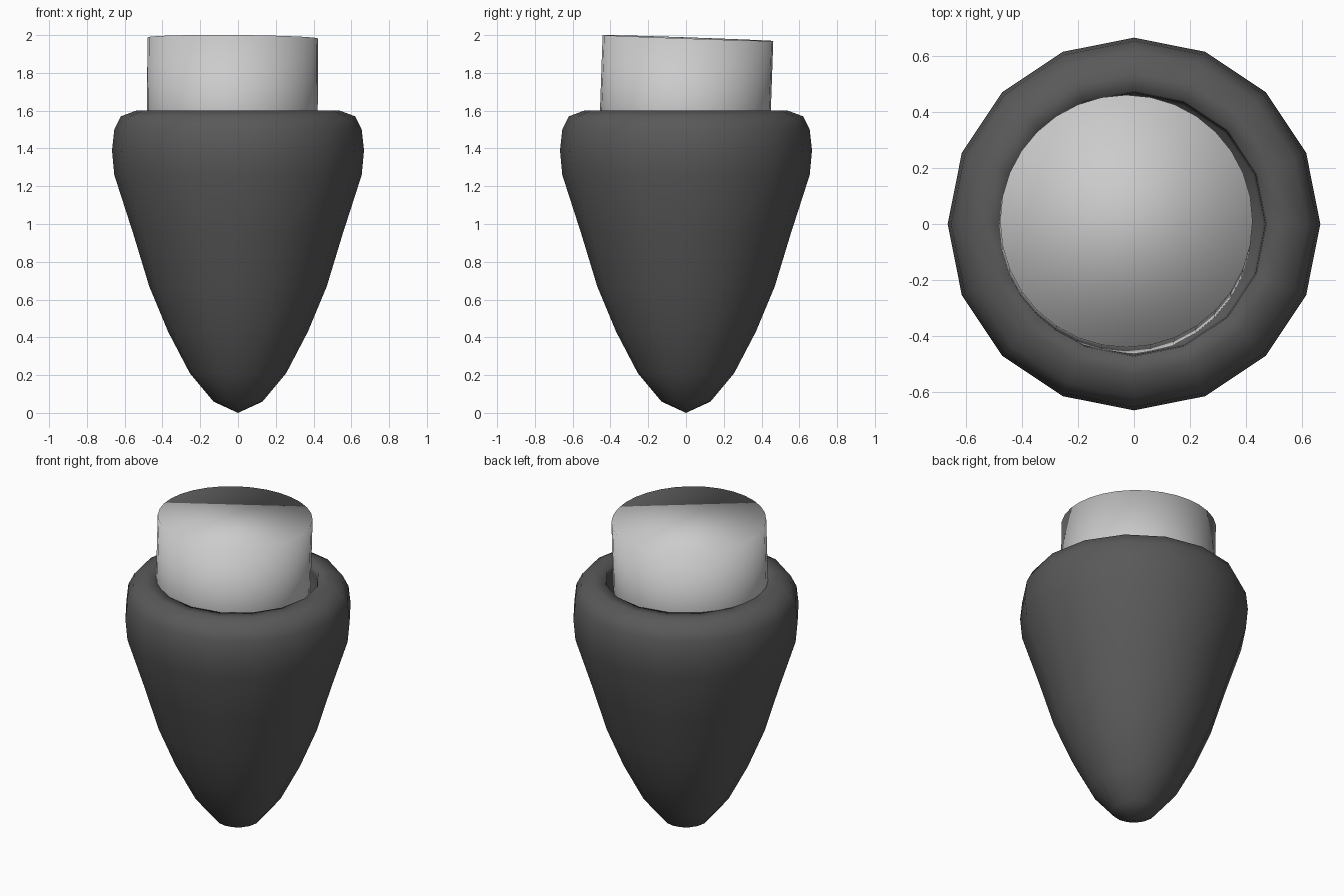
import bpy, bmesh, math
from mathutils import Matrix, Euler

if "Cube" in bpy.data.objects:
    bpy.data.objects.remove(bpy.data.objects["Cube"])


def finish(bm, name, color=None):
    bmesh.ops.recalc_face_normals(bm, faces=bm.faces)
    for f in bm.faces:
        f.smooth = True
    mesh = bpy.data.meshes.new(name)
    bm.to_mesh(mesh)
    bm.free()
    obj = bpy.data.objects.new(name, mesh)
    bpy.context.collection.objects.link(obj)
    if color:
        mat = bpy.data.materials.new(name + "_colour")
        mat.diffuse_color = color
        mat.use_nodes = True
        mat.node_tree.nodes["Principled BSDF"].inputs["Base Color"].default_value = mat.diffuse_color
        mesh.materials.append(mat)
    return obj


def lathe(name, profile, sides, color):
    bm = bmesh.new()
    rings = []
    for r, z in profile:
        if r == 0:
            rings.append([bm.verts.new((0, 0, z))] * sides)
        else:
            rings.append([bm.verts.new((r * math.cos(2 * math.pi * i / sides),
                                        r * math.sin(2 * math.pi * i / sides), z))
                          for i in range(sides)])
    for a, b in zip(rings, rings[1:]):
        for i in range(sides):
            j = (i + 1) % sides
            # dict.fromkeys drops the repeated pole vertex
            bm.faces.new(list(dict.fromkeys((a[i], a[j], b[j], b[i]))))
    return finish(bm, name, color)


# Dark pointed cup: outer wall, rounded flat rim, socket
lathe("pointed_cup", [
    (0, 0), (0.13, 0.06), (0.255, 0.21), (0.37, 0.43), (0.47, 0.67),
    (0.555, 0.95), (0.655, 1.26), (0.667, 1.39), (0.655, 1.5),
    (0.62, 1.57), (0.54, 1.6), (0.474, 1.6), (0.47, 1.57),
    (0.46, 1.2), (0, 1.2)], 16, (0.1, 0.1, 0.1, 1))

# Light plug, slightly off-centre and tilted in the socket
bm = bmesh.new()
bmesh.ops.create_cone(bm, cap_ends=True, segments=32,
                      radius1=0.452, radius2=0.452, depth=0.76)
tilt = Euler((math.radians(-2), math.radians(0.4), 0)).to_matrix().to_4x4()
bm.transform(Matrix.Translation((-0.03, -0.003, 1.605)) @ tilt)
finish(bm, "plug")
